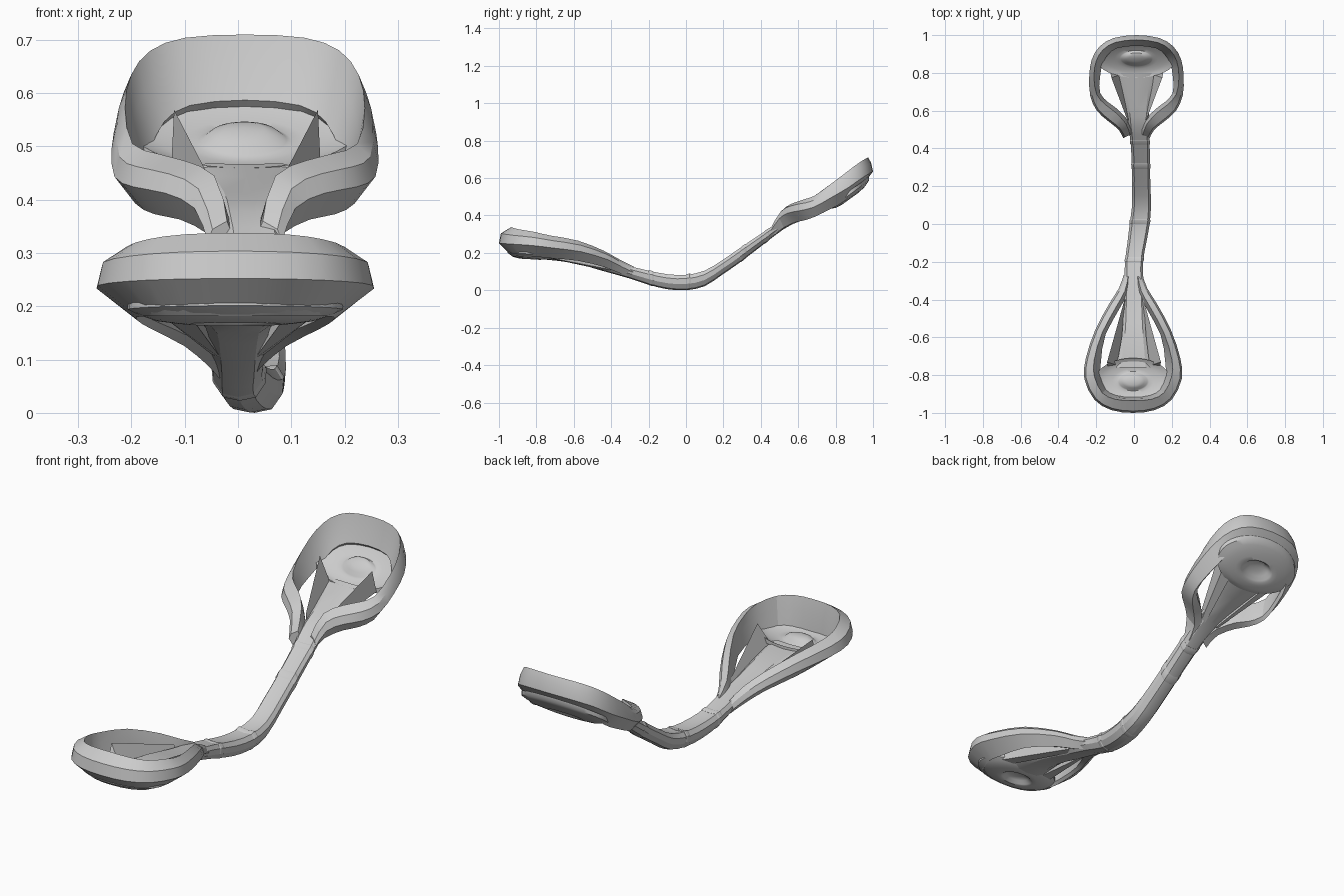
import bpy, bmesh, math
from mathutils import Vector

if "Cube" in bpy.data.objects:
    bpy.data.objects.remove(bpy.data.objects["Cube"])


def finish(bm, name, angle):
    bmesh.ops.recalc_face_normals(bm, faces=bm.faces)
    me = bpy.data.meshes.new(name)
    bm.to_mesh(me)
    bm.free()
    ob = bpy.data.objects.new(name, me)
    bpy.context.collection.objects.link(ob)
    bpy.ops.object.select_all(action='DESELECT')
    ob.select_set(True)
    bpy.context.view_layer.objects.active = ob
    bpy.ops.object.shade_smooth_by_angle(angle=math.radians(angle))
    return ob


def loft(name, rings, angle=22):
    """Skin closed cross-sections and cap both ends."""
    bm = bmesh.new()
    rows = [[bm.verts.new(p) for p in r] for r in rings]
    n = len(rows[0])
    for a, b in zip(rows, rows[1:]):
        for i in range(n):
            j = (i + 1) % n
            bm.faces.new((a[i], a[j], b[j], b[i]))
    bm.faces.new(rows[0])
    bm.faces.new(rows[-1])
    return finish(bm, name, angle)


def refine(stations):
    """Catmull-Rom midpoints between stations."""
    st = [Vector(s) for s in stations]
    out = []
    for i in range(len(st) - 1):
        a, b = st[max(i - 1, 0)], st[i]
        c, d = st[i + 1], st[min(i + 2, len(st) - 1)]
        out += [b, (b + c) * 0.5625 - (a + d) * 0.0625]
    return out + [st[-1]]


def rim(name, half, cx):
    """U-shaped raised rim whose two arms run back to the stem."""
    left = [(-s[0],) + s[1:] for s in half[:0:-1]]
    st = refine(left + half)
    mid = Vector((0, sum(s[1] for s in half) / len(half)))
    rings = []
    for i, s in enumerate(st):
        p, q = st[max(i - 1, 0)], st[min(i + 1, len(st) - 1)]
        t = Vector((q[0] - p[0], q[1] - p[1])).normalized()
        n = Vector((-t.y, t.x))
        if n.dot(mid - Vector((s[0], s[1]))) < 0:
            n = -n
        x, y, zb, zt, w, b = s
        h = zt - zb
        foot = max(w + 0.02, b + 0.012)
        sec = [(foot, zb + 0.012), (b, zb), (0, zb + 0.45 * h),
               (0.01, zb + 0.78 * h), (w, zt), (w + 0.012, zb + 0.6 * h)]
        rings.append([(x + n.x * d + cx, y + n.y * d, z) for d, z in sec])
    loft(name, rings)


def dish(name, c, rx, ry, slope, depth):
    """Shallow oval dish with a pressed dome in its floor."""
    top = [(0.02, 0.026), (0.18, 0.025), (0.3, 0.017), (0.38, 0.004), (0.43, 0),
           (0.55, 0.002), (0.75, 0.25 * depth), (0.9, 0.6 * depth), (1.02, depth)]
    under = [(r, z - 0.02) for r, z in reversed(top)]
    rings = []
    for r, z in top + under:
        ring = []
        for k in range(40):
            a = 2 * math.pi * k / 40
            y = ry * r * math.sin(a)
            ring.append((c[0] + rx * r * math.cos(a), c[1] + y, c[2] + y * slope + z))
        rings.append(ring)
    loft(name, rings, 40)


# stem with flat top and rounded underside, widening into a tongue at each end
stem = [(-.005, -.76, .165, .197, .09), (0, -.6, .146, .187, .065), (0, -.45, .105, .155, .055),
        (0, -.3, .063, .128, .05), (0, -.2, .03, .105, .048), (.015, -.1, .006, .086, .05),
        (.03, 0, .001, .083, .053), (.04, .1, .022, .105, .05), (.038, .2, .088, .165, .049),
        (.037, .29, .15, .227, .048), (.033, .42, .25, .315, .05), (.025, .52, .325, .38, .055),
        (.02, .62, .378, .415, .062), (.012, .8, .45, .468, .095)]
section = [(-.75, 1), (0, .95), (.75, 1), (1, .75), (.95, .4), (.6, .08), (0, 0),
           (-.6, .08), (-.95, .4), (-1, .75)]
loft("stem", [[(x + u * w, y, zb + v * (zt - zb)) for u, v in section]
              for x, y, zb, zt, w in refine(stem)])

# thin collars around the stem
for i, k in enumerate((4, 6, 9, 10)):
    a, b = Vector(stem[k]), Vector(stem[k + 1])
    rings = []
    for f, g in ((0, 0), (.05, .0025), (.2, .0025), (.25, 0)):
        x, y, zb, zt, w = a.lerp(b, f)
        g = min(g, zb)
        rings.append([(x + u * (w + g), y, zb - g + v * (zt - zb + 2 * g)) for u, v in section])
    loft(f"stem_collar_{i}", rings)

# rims: outer x, y, bottom z, top z, top inset, bottom inset
rim("front_rim", [(0, -1, .182, .338, .065, .07), (.115, -.985, .182, .335, .06, .07),
                  (.205, -.93, .182, .326, .055, .07), (.258, -.82, .18, .312, .055, .075),
                  (.25, -.71, .172, .292, .045, .07), (.2, -.56, .158, .265, .04, .045),
                  (.125, -.42, .125, .212, .04, .035), (.075, -.34, .09, .165, .035, .025),
                  (.05, -.27, .065, .125, .025, .02)], -.005)
rim("back_rim", [(0, 1, .575, .71, .025, .045), (.12, .985, .565, .704, .025, .045),
                 (.195, .94, .535, .68, .025, .05), (.237, .87, .482, .635, .025, .05),
                 (.25, .78, .437, .572, .025, .045), (.245, .68, .393, .505, .035, .04),
                 (.21, .6, .373, .487, .055, .05), (.15, .545, .363, .473, .06, .045),
                 (.095, .5, .335, .445, .05, .035), (.07, .455, .29, .36, .04, .02)], .013)

# dishes
dish("front_dish", (-.005, -.832, .186), .198, .12, -.06, .028)
dish("back_dish", (.012, .876, .508), .208, .1, .72, .025)


# thin pointed ribs between tongue and dish: inner foot, outer foot, crest
def ribs(name, start, end, cx):
    for side, s in (("left", -1), ("right", 1)):
        loft(f"{name}_{side}_rib", [[(cx + s * x, y, z) for x, y, z in r] for r in (start, end)])


ribs("front", [(.03, -.4, .10), (.05, -.4, .11), (.05, -.4, .155)],
     [(.085, -.75, .175), (.14, -.76, .18), (.142, -.73, .265)], 0)
ribs("back", [(.03, .55, .345), (.05, .55, .355), (.05, .55, .405)],
     [(.09, .79, .445), (.14, .8, .465), (.135, .775, .569)], .015)
